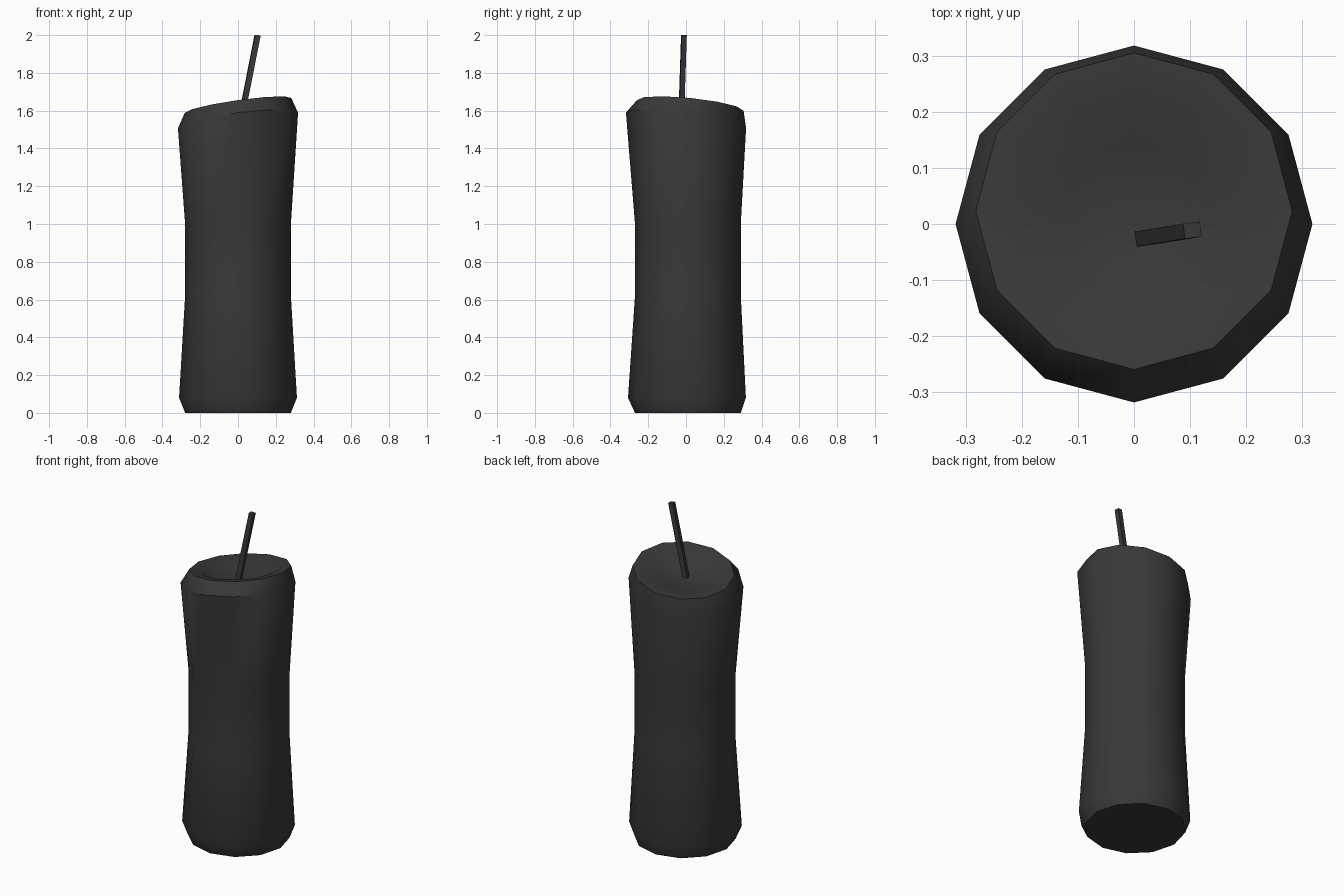
import bpy, bmesh, math
from mathutils import Vector, Matrix

if "Cube" in bpy.data.objects:
    bpy.data.objects.remove(bpy.data.objects["Cube"])

SIDES = 12
wax = bpy.data.materials.new("dark_wax")
wax.diffuse_color = (0.04, 0.04, 0.04, 1)
wax.use_nodes = True
wax.node_tree.nodes["Principled BSDF"].inputs["Base Color"].default_value = wax.diffuse_color


def finish(bm, name, angle):
    bmesh.ops.recalc_face_normals(bm, faces=bm.faces)
    mesh = bpy.data.meshes.new(name)
    bm.to_mesh(mesh)
    bm.free()
    mesh.materials.append(wax)
    obj = bpy.data.objects.new(name, mesh)
    bpy.context.collection.objects.link(obj)
    bpy.ops.object.select_all(action='DESELECT')
    obj.select_set(True)
    bpy.context.view_layer.objects.active = obj
    bpy.ops.object.shade_smooth_by_angle(angle=math.radians(angle))
    return obj


# Candle body: lathed rings (radius, height, y offset, tilt in x, tilt in y)
rings = [
    (0.28, 0.00, 0.01, 0, 0),
    (0.312, 0.08, 0.005, 0, 0),
    (0.28, 0.62, 0.01, 0, 0),
    (0.28, 1.00, 0.01, 0, 0),
    (0.318, 1.548, 0.00, 0.13, -0.13),
    (0.282, 1.63, 0.023, 0.14, -0.10),
    (0.225, 1.625, 0.02, 0.14, -0.10),
    (0.13, 1.578, 0.01, 0.09, -0.06),
]
bm = bmesh.new()
loops = []
for r, z, cy, tx, ty in rings:
    loop = []
    for i in range(SIDES):
        a = 2 * math.pi * i / SIDES
        x, y = r * math.cos(a), cy + r * math.sin(a)
        loop.append(bm.verts.new((x, y, z + tx * x + ty * y)))
    loops.append(loop)
for lo, hi in zip(loops, loops[1:]):
    for i in range(SIDES):
        j = (i + 1) % SIDES
        bm.faces.new((lo[i], lo[j], hi[j], hi[i]))
bm.faces.new(loops[0][::-1])

# Melted hollow centre
centre = bm.verts.new((0.0, 0.0, 1.56))
for i in range(SIDES):
    bm.faces.new((loops[-1][i], loops[-1][(i + 1) % SIDES], centre))
finish(bm, "candle_body", 40)

# Wick: thin leaning square rod
bm = bmesh.new()
bmesh.ops.create_cube(bm, size=1)
base, tip = Vector((0.013, -0.026, 1.54)), Vector((0.104, -0.011, 2.0))
turn = Matrix.Rotation(math.radians(7), 3, 'Z')
for v in bm.verts:
    offset = turn @ Vector((v.co.x * 0.03, v.co.y * 0.027, 0))
    offset.z = -offset.x * 0.1 if v.co.z > 0 else 0
    v.co = (tip if v.co.z > 0 else base) + offset
finish(bm, "wick", 30)
